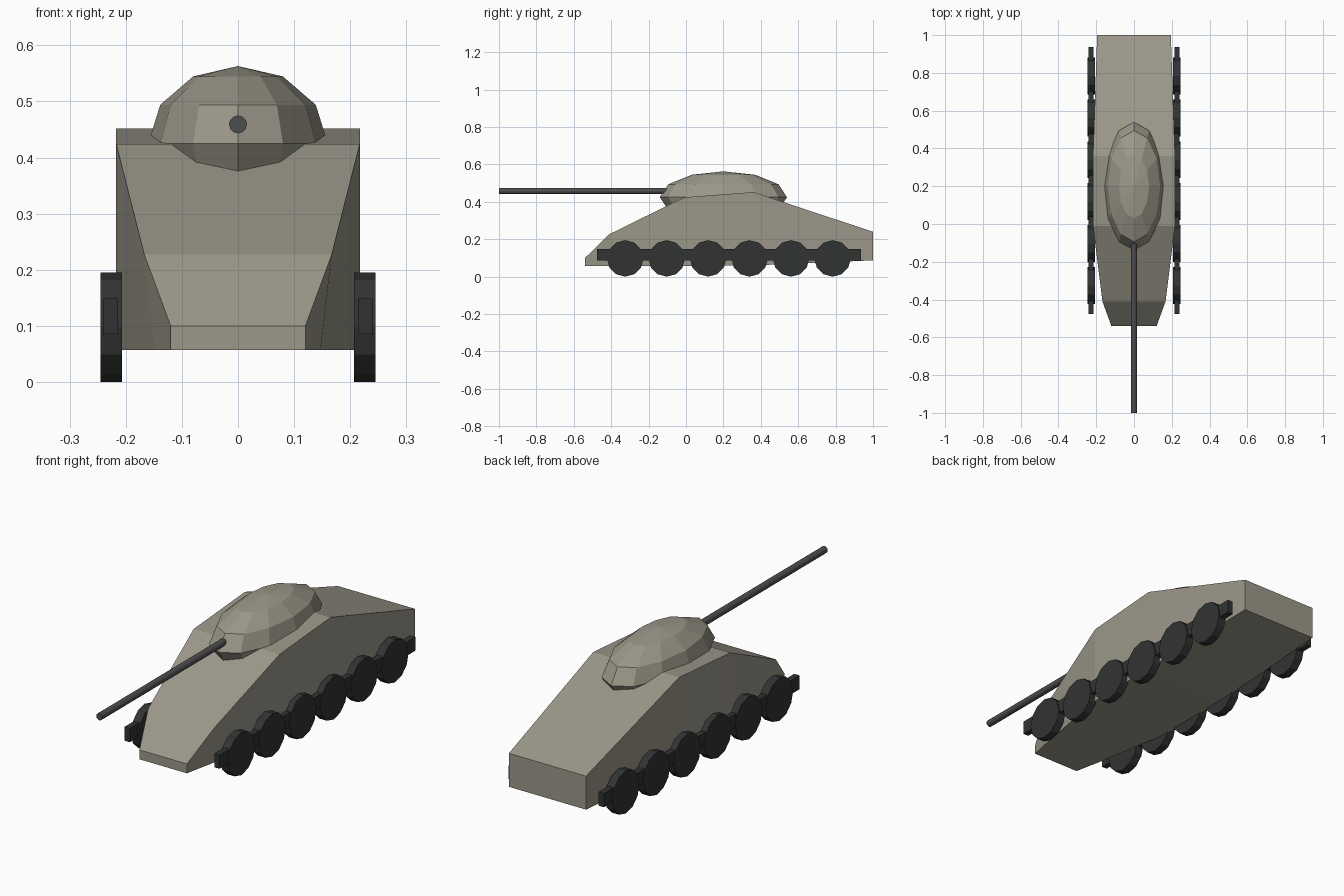
import bpy, bmesh, math

if "Cube" in bpy.data.objects:
    bpy.data.objects.remove(bpy.data.objects["Cube"])


def material(name, rgb):
    m = bpy.data.materials.new(name)
    m.diffuse_color = (*rgb, 1)
    m.use_nodes = True
    m.node_tree.nodes["Principled BSDF"].inputs["Base Color"].default_value = m.diffuse_color
    return m


OLIVE = material("olive_paint", (0.33, 0.31, 0.25))
RUBBER = material("dark_rubber", (0.03, 0.034, 0.032))
STEEL = material("gun_steel", (0.075, 0.075, 0.075))


def finish(obj, name, mat):
    obj.name = name
    obj.data.materials.append(mat)
    return obj


def cylinder(name, radius, depth, loc, rot, mat):
    bpy.ops.mesh.primitive_cylinder_add(vertices=12, radius=radius, depth=depth,
                                        location=loc, rotation=rot)
    return finish(bpy.context.object, name, mat)


# Hull: lofted four-sided sections (y, top half width, top z, bottom half width, bottom z)
SECTIONS = [
    (-0.54, 0.12, 0.10, 0.12, 0.057),
    (-0.41, 0.167, 0.227, 0.147, 0.057),
    (-0.01, 0.217, 0.424, 0.217, 0.057),
    (0.36, 0.217, 0.452, 0.217, 0.06),
    (1.00, 0.195, 0.24, 0.195, 0.087),
]
bm = bmesh.new()
rings = [[bm.verts.new(p) for p in ((-wb, y, zb), (wb, y, zb), (wt, y, zt), (-wt, y, zt))]
         for y, wt, zt, wb, zb in SECTIONS]
for a, b in zip(rings, rings[1:]):
    for i in range(4):
        j = (i + 1) % 4
        bm.faces.new((a[i], a[j], b[j], b[i]))
bm.faces.new(rings[0])
bm.faces.new(rings[-1])
bmesh.ops.recalc_face_normals(bm, faces=bm.faces)
mesh = bpy.data.meshes.new("hull")
bm.to_mesh(mesh)
bm.free()
hull = bpy.data.objects.new("hull", mesh)
bpy.context.collection.objects.link(hull)
finish(hull, "hull", OLIVE)

# Turret: faceted ellipsoid sunk into the deck
bpy.ops.mesh.primitive_uv_sphere_add(segments=12, ring_count=6, radius=1, location=(0, 0.2, 0.425))
turret = finish(bpy.context.object, "turret", OLIVE)
turret.scale = (0.16, 0.34, 0.138)

# Gun barrel
cylinder("gun_barrel", 0.016, 0.95, (0, -0.525, 0.459), (math.pi / 2, 0, 0), STEEL)

# Running gear on both sides: six wheels and a connecting beam
for side, label in ((-1, "left"), (1, "right")):
    for i in range(6):
        cylinder(f"{label}_wheel_{i + 1}", 0.0975, 0.038,
                 (side * 0.226, -0.325 + i * 0.2217, 0.0975), (0, math.pi / 2, 0), RUBBER)
    bpy.ops.mesh.primitive_cube_add(size=1, location=(side * 0.227, 0.23, 0.117))
    beam = finish(bpy.context.object, f"{label}_track_beam", RUBBER)
    beam.scale = (0.027, 1.412, 0.063)
